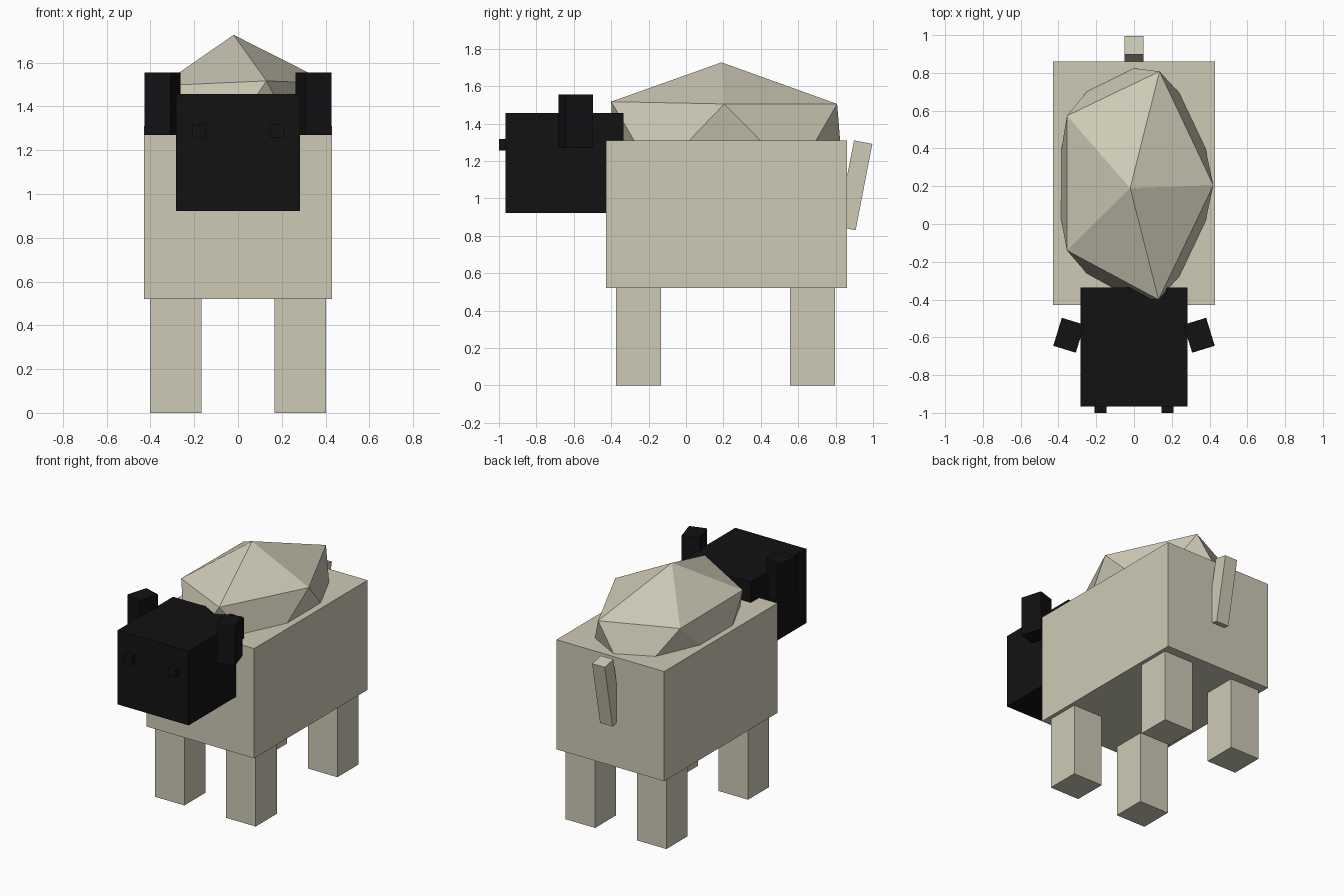
import bpy, bmesh
from math import radians
from mathutils import Matrix, Euler

if "Cube" in bpy.data.objects:
    bpy.data.objects.remove(bpy.data.objects["Cube"])


def material(name, rgb):
    m = bpy.data.materials.new(name)
    m.diffuse_color = (*rgb, 1)
    m.use_nodes = True
    m.node_tree.nodes["Principled BSDF"].inputs["Base Color"].default_value = m.diffuse_color
    return m


WOOL = material("wool_cream", (0.62, 0.59, 0.47))
BLACK = material("black", (0.006, 0.006, 0.007))


def add_object(name, bm, mat):
    bmesh.ops.recalc_face_normals(bm, faces=bm.faces)
    mesh = bpy.data.meshes.new(name)
    bm.to_mesh(mesh)
    bm.free()
    mesh.materials.append(mat)
    ob = bpy.data.objects.new(name, mesh)
    bpy.context.collection.objects.link(ob)
    return ob


def box(name, center, size, mat, rot=(0, 0, 0)):
    bm = bmesh.new()
    bmesh.ops.create_cube(bm, size=1, matrix=Matrix.Diagonal((*size, 1)))
    ob = add_object(name, bm, mat)
    ob.location = center
    ob.rotation_euler = Euler([radians(a) for a in rot])
    return ob


# Body and head
box("body", (0, 0.216, 0.915), (0.858, 1.29, 0.79), WOOL)
box("head", (0, -0.65, 1.19), (0.565, 0.63, 0.535), BLACK)

# Legs, ears and eyes, mirrored left and right
for side, s in (("left", -1), ("right", 1)):
    for end, y in (("front", -0.253), ("back", 0.677)):
        box(f"{end}_{side}_leg", (s * 0.284, y, 0.265), (0.236, 0.24, 0.53), WOOL)
    box(f"{side}_ear", (s * 0.345, -0.589, 1.412), (0.125, 0.155, 0.285), BLACK, (0, 0, s * 17))
    box(f"{side}_eye", (s * 0.177, -0.975, 1.287), (0.062, 0.05, 0.06), BLACK)

# Tail, leaning backwards
box("tail", (0, 0.9025, 1.07), (0.1, 0.1, 0.47), WOOL, (-11, 0, 0))

# Fleece: slightly irregular 20-sided lump sunk into the back
upper = [(0.42, 0.205, 1.505), (0.135, 0.808, 1.505), (-0.355, 0.573, 1.49),
         (-0.355, -0.14, 1.495), (0.13, -0.40, 1.517)]
lower = [(0.34, 0.585, 1.12), (-0.135, 0.84, 1.115), (-0.418, 0.19, 1.11),
         (-0.14, -0.39, 1.11), (0.34, -0.165, 1.12)]
bm = bmesh.new()
up = [bm.verts.new(p) for p in upper]
low = [bm.verts.new(p) for p in lower]
top = bm.verts.new((-0.02, 0.19, 1.727))
bottom = bm.verts.new((0.0, 0.21, 0.92))
for i in range(5):
    j = (i + 1) % 5
    bm.faces.new((top, up[i], up[j]))
    bm.faces.new((up[i], low[i], up[j]))
    bm.faces.new((up[j], low[i], low[j]))
    bm.faces.new((bottom, low[j], low[i]))
add_object("fleece", bm, WOOL)
